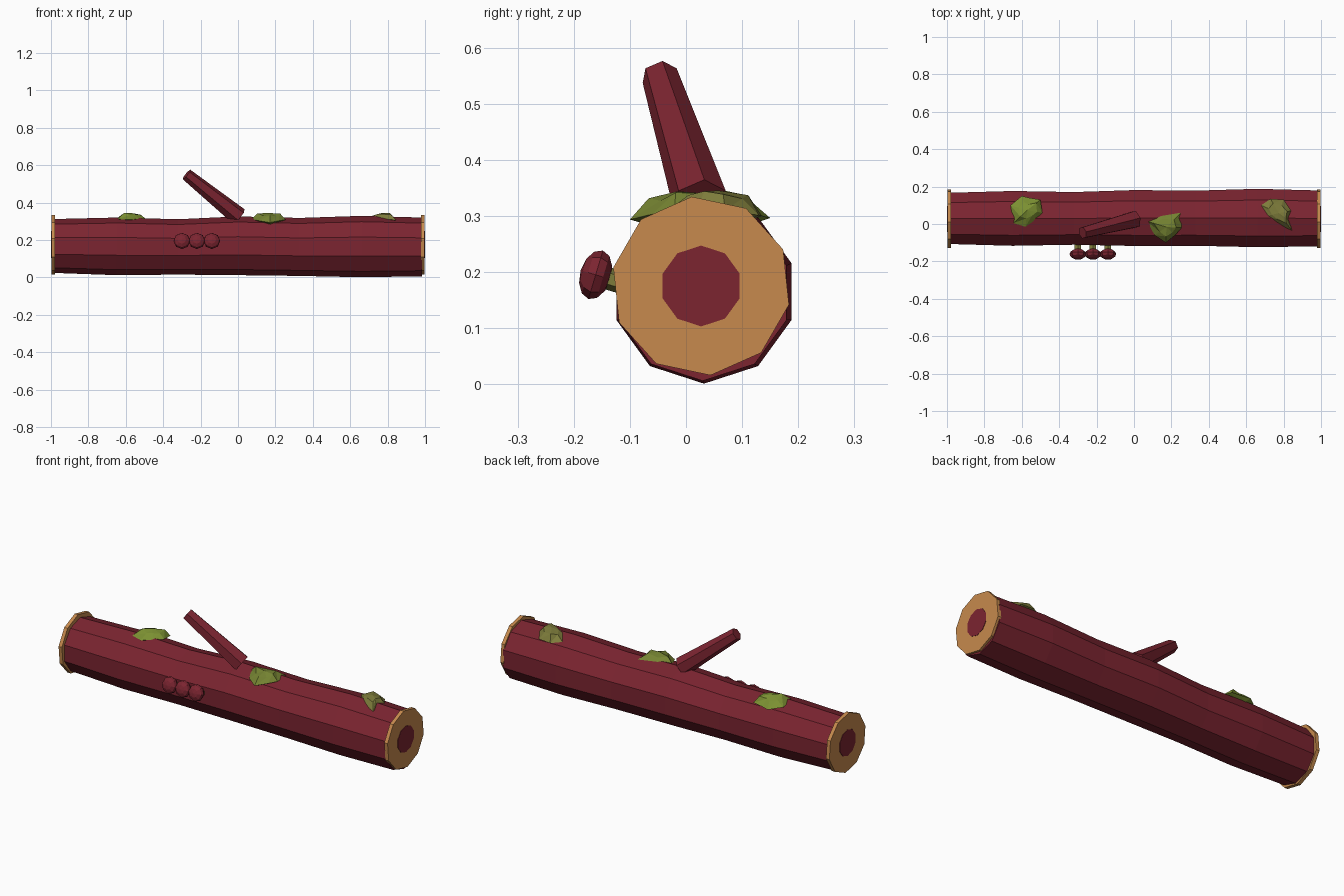
import bpy, bmesh, math, random
from mathutils import Vector

random.seed(4)
cube = bpy.data.objects.get("Cube")
if cube:
    bpy.data.objects.remove(cube, do_unlink=True)


def material(name, rgb):
    m = bpy.data.materials.new(name)
    m.use_nodes = True
    m.diffuse_color = (*rgb, 1)
    m.node_tree.nodes["Principled BSDF"].inputs["Base Color"].default_value = (*rgb, 1)
    return m


bark = material("red bark", (0.2, 0.018, 0.03))
wood = material("cut wood", (0.57, 0.255, 0.075))
moss_green = material("moss green", (0.2, 0.28, 0.032))
moss_mid = material("moss olive green", (0.18, 0.23, 0.032))
moss_olive = material("moss olive", (0.205, 0.2, 0.043))


def finish(name, bm, mat):
    bmesh.ops.recalc_face_normals(bm, faces=bm.faces)
    mesh = bpy.data.meshes.new(name)
    bm.to_mesh(mesh)
    bm.free()
    mesh.materials.append(mat)
    ob = bpy.data.objects.new(name, mesh)
    bpy.context.collection.objects.link(ob)
    return ob


def loft(name, rings, mat):
    """Skin a list of equal rings and cap both ends."""
    bm = bmesh.new()
    loops = [[bm.verts.new(p) for p in r] for r in rings]
    n = len(loops[0])
    for a, b in zip(loops, loops[1:]):
        for i in range(n):
            j = (i + 1) % n
            bm.faces.new((a[i], a[j], b[j], b[i]))
    bm.faces.new(loops[0])
    bm.faces.new(loops[-1])
    return finish(name, bm, mat)


def x_ring(x, y, z, r, phase, sides=10):
    angles = [math.radians(phase) + math.tau * i / sides for i in range(sides)]
    return [(x, y + r * math.cos(a), z + r * math.sin(a)) for a in angles]


def rod(name, a, b, ra, rb, sides, mat):
    """Tapered rod between two points, with one edge facing up."""
    a, b = Vector(a), Vector(b)
    d = (b - a).normalized()
    up = (Vector((0, 0, 1)) - d * d.z).normalized()
    side = d.cross(up)
    turn = [math.tau * i / sides for i in range(sides)]
    rings = [[c + up * r * math.cos(t) + side * r * math.sin(t) for t in turn]
             for c, r in ((a, ra), (b, rb))]
    return loft(name, rings, mat)


# Uneven trunk: x, centre y, centre z, radius
sections = [(-0.985, 0.03, 0.168, 0.144), (-0.65, 0.03, 0.166, 0.154),
            (-0.32, 0.03, 0.163, 0.148), (0, 0.032, 0.169, 0.157),
            (0.33, 0.031, 0.163, 0.155), (0.66, 0.032, 0.165, 0.164),
            (0.985, 0.03, 0.163, 0.157)]
loft("trunk", [x_ring(*s, 90) for s in sections], bark)

# Cut ends with a dark heart
for s, label in ((-1, "right"), (1, "left")):
    loft(label + "_cut_end",
         [x_ring(s * x, 0.027, 0.175, 0.16, 96) for x in (0.978, 0.998)], wood)
    loft(label + "_heartwood",
         [x_ring(s * x, 0.027, 0.175, 0.072, 90) for x in (0.99, 1.0)], bark)

# Broken branch
rod("branch", (0.005, 0.025, 0.325), (-0.275, -0.047, 0.55), 0.05, 0.033, 6, bark)

# Row of small flattened caps on short stems
axis = Vector((0, -0.958, 0.287))
for i in range(3):
    centre = Vector((-0.3 + 0.08 * i, -0.161, 0.195))
    bm = bmesh.new()
    bmesh.ops.create_uvsphere(bm, u_segments=8, v_segments=6, radius=0.045)
    turn = axis.to_track_quat("Z", "Y")
    for v in bm.verts:
        v.co = centre + turn @ Vector((v.co.x, v.co.y, v.co.z * 0.62))
    finish("cap_%d" % (i + 1), bm, bark)
    rod("cap_stem_%d" % (i + 1), centre - axis * 0.06, centre - axis * 0.015,
        0.02, 0.02, 6, moss_olive)


# Moss clumps: faceted mounds over an irregular outline
def moss(name, outline, mat):
    bm = bmesh.new()
    n = len(outline)
    cx = sum(p[0] for p in outline) / n
    cy = sum(p[1] for p in outline) / n

    def base(y):
        return 0.312 - 1.1 * (y - 0.03) ** 2

    rim = [bm.verts.new((x, y, base(y))) for x, y in outline]
    crown = []
    for x, y in outline:
        k = random.uniform(0.45, 0.7)
        px, py = cx + (x - cx) * k, cy + (y - cy) * k
        crown.append(bm.verts.new((px, py, base(py) + random.uniform(0.02, 0.034))))
    top = bm.verts.new((cx, cy, base(cy) + 0.034))
    bottom = bm.verts.new((cx, cy, base(cy) - 0.04))
    for i in range(n):
        j = (i + 1) % n
        bm.faces.new((rim[i], rim[j], crown[i]))
        bm.faces.new((rim[j], crown[j], crown[i]))
        bm.faces.new((crown[i], crown[j], top))
        bm.faces.new((rim[j], rim[i], bottom))
    finish(name, bm, mat)


moss("moss_right", [(-0.66, 0.1), (-0.6, 0.15), (-0.56, 0.14), (-0.5, 0.13),
                    (-0.49, 0.06), (-0.53, 0.02), (-0.58, -0.015), (-0.645, 0.005)],
     moss_green)
moss("moss_middle", [(0.07, 0.015), (0.14, 0.05), (0.25, 0.06), (0.255, -0.02),
                     (0.22, -0.06), (0.17, -0.1), (0.11, -0.06)], moss_mid)
moss("moss_left", [(0.68, 0.1), (0.73, 0.135), (0.8, 0.13), (0.84, 0.07),
                   (0.83, 0.02), (0.845, -0.035), (0.76, 0.005), (0.7, 0.04)],
     moss_olive)
